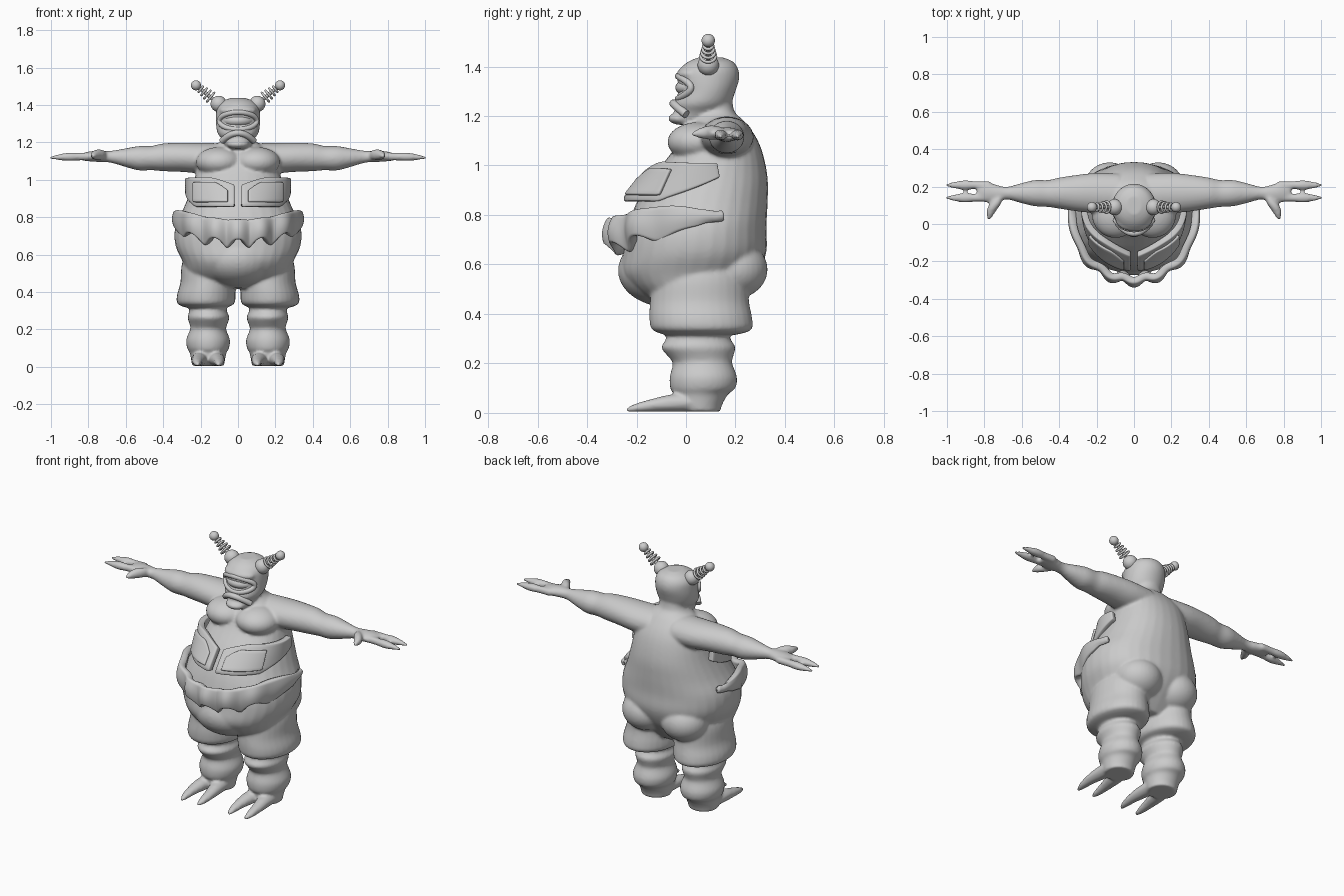
import bpy, bmesh
from math import sin, cos, pi, radians, sqrt
from mathutils import Matrix, Vector

if "Cube" in bpy.data.objects:
    bpy.data.objects.remove(bpy.data.objects["Cube"])

ORDER = {'z': (1, 2, 0), 'x': (0, 1, 2), 'y': (1, 0, 2)}  # station slot -> x, y, z


def spline(rows, steps=4):
    """Catmull-Rom through rows of numbers."""
    out = []
    for i in range(len(rows) - 1):
        p = [rows[max(i - 1, 0)], rows[i], rows[i + 1], rows[min(i + 2, len(rows) - 1)]]
        for k in range(steps):
            t = k / steps
            out.append([0.5 * (2 * b + (c - a) * t + (2 * a - 5 * b + 4 * c - d) * t * t
                               + (3 * b - a - 3 * c + d) * t ** 3) for a, b, c, d in zip(*p)])
    return out + [list(rows[-1])]


def loft(bm, axis, stations, side=1, power=2.0, n=32):
    """Skin rings (position, centre a, centre b, radius a, radius b) along an axis."""
    rings = []
    for t, ca, cb, ra, rb in spline(stations):
        ring = []
        for k in range(n):
            c, s = cos(2 * pi * k / n), sin(2 * pi * k / n)
            a = ca + max(ra, .002) * abs(c) ** (2 / power) * (1 if c > 0 else -1)
            b = cb + max(rb, .002) * abs(s) ** (2 / power) * (1 if s > 0 else -1)
            x, y, z = {'z': (a, b, t), 'x': (t, a, b), 'y': (a, t, b)}[axis]
            ring.append(bm.verts.new((x * side, y, z)))
        rings.append(ring)
    faces = [bm.faces.new((p[k], p[(k + 1) % n], q[(k + 1) % n], q[k]))
             for p, q in zip(rings, rings[1:]) for k in range(n)]
    faces += [bm.faces.new(rings[0]), bm.faces.new(rings[-1])]
    bmesh.ops.recalc_face_normals(bm, faces=faces)


def ball(bm, centre, radii):
    m = Matrix.Translation(centre) @ Matrix.Diagonal((*radii, 1))
    bmesh.ops.create_uvsphere(bm, u_segments=32, v_segments=20, radius=1, matrix=m)


def finish(name, bm):
    me = bpy.data.meshes.new(name)
    bm.to_mesh(me)
    bm.free()
    ob = bpy.data.objects.new(name, me)
    bpy.context.collection.objects.link(ob)
    for p in me.polygons:
        p.use_smooth = True
    return ob


def sheet(name, fn, nu, nv, thick, bevel=0.0, offset=0):
    """Thick sheet from fn(u, v), with u and v in 0..1."""
    bm = bmesh.new()
    g = [[bm.verts.new(fn(i / nu, j / nv)) for j in range(nv + 1)] for i in range(nu + 1)]
    for i in range(nu):
        for j in range(nv):
            bm.faces.new((g[i][j], g[i + 1][j], g[i + 1][j + 1], g[i][j + 1]))
    ob = finish(name, bm)
    m = ob.modifiers.new("thickness", 'SOLIDIFY')
    m.thickness, m.offset = thick, offset
    if bevel:
        m = ob.modifiers.new("edges", 'BEVEL')
        m.width, m.segments, m.angle_limit = bevel, 2, radians(50)
    else:
        ob.modifiers.new("round", 'SUBSURF').levels = 1
    return ob


def tube(name, pts, r, cyclic=False):
    cu = bpy.data.curves.new(name, 'CURVE')
    cu.dimensions, cu.bevel_depth, cu.bevel_resolution, cu.use_fill_caps = '3D', r, 4, True
    sp = cu.splines.new('POLY')
    sp.points.add(len(pts) - 1)
    for p, co in zip(sp.points, pts):
        p.co = (*co, 1)
    sp.use_cyclic_u = cyclic
    sp.use_smooth = True
    ob = bpy.data.objects.new(name, cu)
    bpy.context.collection.objects.link(ob)
    bpy.ops.object.select_all(action='DESELECT')
    ob.select_set(True)
    bpy.context.view_layer.objects.active = ob
    bpy.ops.object.convert(target='MESH')


# Body: overlapping volumes fused by a remesh
bm = bmesh.new()
# torso and neck
loft(bm, 'z', [(.42, 0, .05, .18, .13), (.48, 0, .02, .26, .21), (.56, 0, .015, .295, .275),
               (.65, 0, .035, .335, .29), (.75, 0, .045, .335, .28), (.85, 0, .065, .29, .265),
               (.95, 0, .095, .25, .235), (1.05, 0, .125, .22, .185), (1.12, 0, .13, .2, .15),
               (1.18, 0, .13, .13, .105), (1.22, 0, .115, .085, .08), (1.3, 0, .11, .075, .075)],
     power=2.2)
ball(bm, (0, -.07, .575), (.21, .205, .148))      # belly
# head
loft(bm, 'z', [(1.165, 0, .02, .04, .06), (1.18, 0, .025, .065, .085), (1.215, 0, .05, .085, .095),
               (1.25, 0, .065, .11, .115), (1.3, 0, .085, .118, .115), (1.35, 0, .09, .118, .125),
               (1.39, 0, .093, .112, .118), (1.42, 0, .1, .085, .09), (1.437, 0, .1, .04, .05)])
ball(bm, (0, -.02, 1.19), (.06, .052, .026))      # chin
ball(bm, (0, .02, 1.37), (.1, .058, .03))         # brow
for s in (1, -1):
    ball(bm, (s * .1, .05, 1.095), (.125, .125, .08))    # chest
    ball(bm, (s * .13, .19, .58), (.14, .14, .12))       # buttock
    # baggy upper leg
    loft(bm, 'z', [(.315, .17, .06, .1, .14), (.335, .172, .064, .15, .2), (.38, .17, .06, .157, .208),
                   (.45, .163, .055, .145, .2), (.55, .16, .06, .14, .19), (.65, .14, .08, .12, .16)], s)
    # folded lower leg
    loft(bm, 'z', [(.005, .16, .06, .085, .08), (.03, .16, .055, .09, .09), (.075, .16, .06, .098, .11),
                   (.1, .16, .068, .112, .132), (.145, .16, .07, .117, .136), (.2, .16, .067, .096, .12),
                   (.225, .158, .06, .1, .13), (.265, .158, .05, .112, .15), (.3, .16, .05, .1, .13),
                   (.36, .16, .05, .1, .12)], s)
    # two pointed toes
    for d in (-1, 1):
        loft(bm, 'y', [(.06, .16 + d * .035, .042, .05, .037), (-.05, .16 + d * .048, .04, .042, .036),
                       (-.13, .16 + d * .056, .032, .032, .027), (-.2, .16 + d * .058, .021, .022, .018),
                       (-.24, .16 + d * .055, .012, .009, .009)], s, n=16)
    # arm and palm
    loft(bm, 'x', [(.08, .16, 1.11, .11, .085), (.2, .165, 1.115, .108, .082), (.3, .165, 1.12, .098, .078),
                   (.4, .165, 1.12, .083, .074), (.46, .163, 1.116, .072, .065), (.53, .165, 1.115, .07, .065),
                   (.6, .165, 1.118, .054, .05), (.68, .165, 1.123, .034, .032), (.74, .165, 1.125, .046, .03),
                   (.79, .17, 1.125, .055, .027), (.84, .172, 1.122, .04, .018)], s)
    for y in (.14, .208):                                # fingers
        loft(bm, 'x', [(.77, y, 1.125, .022, .022), (.85, y, 1.124, .021, .021), (.9, y, 1.123, .026, .023),
                       (.95, y, 1.121, .02, .017), (1.003, y, 1.118, .007, .007)], s, n=16)
    # thumb
    loft(bm, 'y', [(.16, .71, 1.128, .02, .022), (.11, .74, 1.134, .03, .03), (.07, .763, 1.132, .026, .025),
                   (.025, .775, 1.128, .009, .009)], s, n=16)
body = finish("body", bm)
m = body.modifiers.new("fuse", 'REMESH')
m.mode, m.voxel_size, m.use_smooth_shade = 'VOXEL', .0085, True
m = body.modifiers.new("relax", 'SMOOTH')
m.factor, m.iterations = .5, 6


# Face: single eye, eyelid rim and drooping upper lip
def face_y(x):
    return .085 - .12 * sqrt(max(0, 1 - (x / .122) ** 2))


bm = bmesh.new()
ball(bm, (0, .04, 1.315), (.088, .083, .043))
finish("eye", bm)
ring = [2 * pi * k / 40 for k in range(40)]
tube("eyelid", [(.1 * cos(t), face_y(.1 * cos(t)) + .004, 1.315 + .046 * sin(t)) for t in ring], .014, True)
lip = [-.085 + .17 * k / 20 for k in range(21)]
tube("upper_lip", [(x, -.05 + 7 * x * x, 1.25 - 6 * x * x) for x in lip], .017)

# Antennae with spring rings
for s in (1, -1):
    a, b = Vector((s * .09, .09, 1.395)), Vector((s * .225, .09, 1.505))
    rot = (b - a).to_track_quat('Z', 'Y')
    bm = bmesh.new()
    ball(bm, a + (b - a) * .1, (.043, .043, .043))
    ball(bm, b, (.027, .027, .027))
    finish("antenna_balls", bm)
    tube("antenna_rod", [a, b], .01)
    for k in range(4):
        bpy.ops.mesh.primitive_torus_add(location=a + (b - a) * (.42 + .13 * k), rotation=rot.to_euler(),
                                         major_segments=28, minor_segments=10,
                                         major_radius=.03 - .004 * k, minor_radius=.0065)
        bpy.context.object.name = "antenna_ring"
        bpy.ops.object.shade_smooth()


# Chest harness: a curved cup with a raised panel on each side
def cup(side, a0, a1, low, high, out):
    def fn(u, v):
        a = radians(a0 + (a1 - a0) * u)
        tail = max(0, (a - radians(55)) / radians(50))
        inner = max(0, 1 - u / .35)
        zl = low + .1 * tail
        zh = high - .045 * inner ** 1.5
        z = zl + (zh - zl) * v
        ry = .31 - .8 * max(0, z - .87) + out
        return (side * (.265 + out) * sin(a), .075 - ry * cos(a), z)
    return fn


for s in (1, -1):
    sheet("harness_cup", cup(s, 4, 104, .855, 1.01, 0), 24, 8, .035, .006)
    sheet("harness_panel", cup(s, 11, 56, .88, .985, .02), 16, 6, .022, .005)


# Waist frill: a band that sweeps down to the front and folds into waves
def frill(u, v):
    a = radians(108) * (2 * u - 1)
    f = max(0, cos(a * .83))                       # 1 at the front, 0 at the ends
    w = min(1, max(0, (f - .35) / .3))             # folds only near the front
    x = .325 * sin(a)
    wave = cos(2 * pi * x / .118)
    end = min(1, (1 - abs(2 * u - 1)) * 6)
    top = .80 + .045 * sin(pi * min(1, (1 - f) * 1.1)) - .015 * f
    low = .785 - .125 * f ** 1.2 + w * .025 * wave
    z = top + (low - top) * (v * (.35 + .65 * end))
    flare = .015 * sin(pi * v) + w * wave * .024 * (.3 + .7 * v)
    return (x + sin(a) * flare * .6, .045 - (.335 + flare) * cos(a), z)


sheet("waist_frill", frill, 110, 8, .04)
